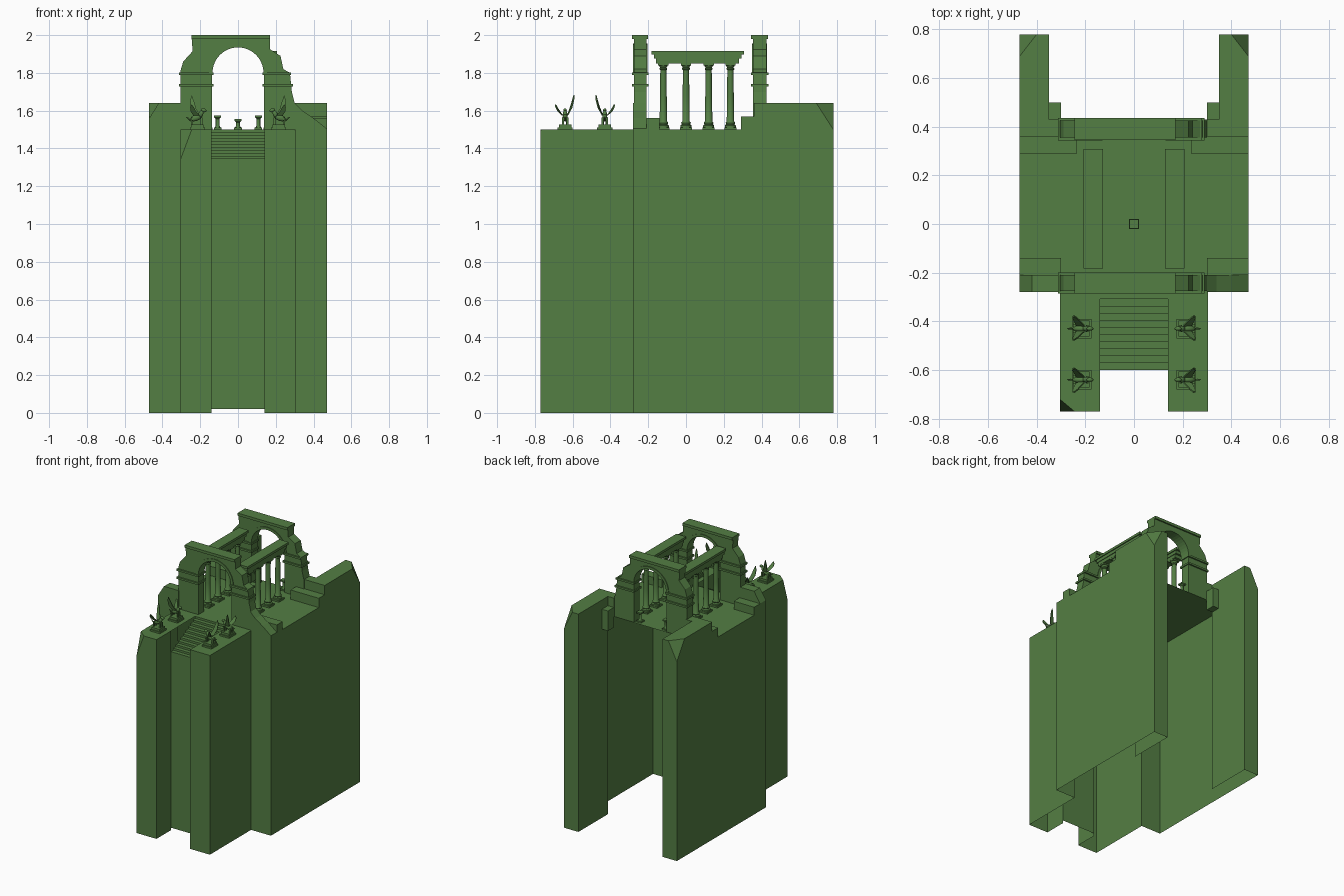
import bpy, bmesh, math
from mathutils import Vector, Matrix

if "Cube" in bpy.data.objects:
    bpy.data.objects.remove(bpy.data.objects["Cube"])

stone = bpy.data.materials.new("moss_green")
stone.diffuse_color = (0.088, 0.21, 0.057, 1)
stone.use_nodes = True
stone.node_tree.nodes["Principled BSDF"].inputs["Base Color"].default_value = stone.diffuse_color


def make(name, bm, smooth=False):
    me = bpy.data.meshes.new(name)
    bm.to_mesh(me)
    bm.free()
    me.materials.append(stone)
    ob = bpy.data.objects.new(name, me)
    bpy.context.collection.objects.link(ob)
    if smooth:
        bpy.context.view_layer.objects.active = ob
        ob.select_set(True)
        bpy.ops.object.shade_smooth_by_angle(angle=math.radians(40))
        ob.select_set(False)
    return ob


def sheets(name, polys, ref):
    """Open shell of flat faces, all turned away from the point ref."""
    bm = bmesh.new()
    for p in polys:
        f = bm.faces.new([bm.verts.new(v) for v in p])
        f.normal_update()
        if f.normal.dot(f.calc_center_median() - Vector(ref)) < 0:
            f.normal_flip()
    bmesh.ops.remove_doubles(bm, verts=bm.verts, dist=1e-5)
    return make(name, bm)


def add_box(bm, x0, x1, y0, y1, z0, z1):
    m = Matrix.Translation(((x0 + x1) / 2, (y0 + y1) / 2, (z0 + z1) / 2))
    bmesh.ops.create_cube(bm, size=1, matrix=m @ Matrix.Diagonal((abs(x1 - x0), y1 - y0, z1 - z0, 1)))


def box(name, *d):
    bm = bmesh.new()
    add_box(bm, *d)
    return make(name, bm)


def add_prism(bm, xz, y0, y1):
    """Extrude an (x, z) outline along y."""
    a = [bm.verts.new((x, y0, z)) for x, z in xz]
    b = [bm.verts.new((x, y1, z)) for x, z in xz]
    fs = [bm.faces.new(a), bm.faces.new(b[::-1])]
    for i in range(len(a)):
        j = (i + 1) % len(a)
        fs.append(bm.faces.new((a[j], a[i], b[i], b[j])))
    bmesh.ops.recalc_face_normals(bm, faces=fs)


def add_lathe(bm, rz, x, y, n=14):
    rings = [[bm.verts.new((x + r * math.cos(2 * math.pi * k / n), y + r * math.sin(2 * math.pi * k / n), z))
              for k in range(n)] for r, z in rz]
    for a, b in zip(rings, rings[1:]):
        for k in range(n):
            j = (k + 1) % n
            bm.faces.new((a[k], a[j], b[j], b[k]))
    bm.faces.new(rings[-1])


def tower(name, xo, xi, yc, yb, yi, zt, dx, dy, dz):
    """Hollow block open at the base, with its outer end corner chipped off."""
    s = 1 if xo > 0 else -1
    t = 1 if yc > yb else -1
    a, b, c = (xo - s * dx, yc, zt), (xo, yc - t * dy, zt), (xo, yc, zt - dz)
    sheets(name, [
        [(xi, yb, zt), (xi, yc, zt), a, b, (xo, yb, zt)],
        [(xo, yb, 0), (xo, yc, 0), c, b, (xo, yb, zt)],
        [(xi, yc, 0), (xo, yc, 0), c, a, (xi, yc, zt)],
        [(xi, yi, 0), (xi, yc, 0), (xi, yc, zt), (xi, yi, zt)],
        [a, b, c]], ((xo + xi) / 2, (yc + yb) / 2, zt / 2))


# Cliff: deck, side walls and front wall, open underneath and at the back
D = 1.5
sheets("cliff_shell",
       [[(-.47, -.28, D), (.47, -.28, D), (.47, .43, D), (-.47, .43, D)]]
       + [[(s * .47, -.28, 0), (s * .47, .43, 0), (s * .47, .43, D), (s * .47, -.28, D)] for s in (-1, 1)]
       + [[(s * .47, -.28, 0), (s * .305, -.28, 0), (s * .305, -.28, D), (s * .47, -.28, D)] for s in (-1, 1)],
       (0, .1, .7))

# Rear wings, front bastions and the stepped walls around the deck
for s, side in ((-1, "left"), (1, "right")):
    tower("rear_wing_" + side, s * .47, s * .35, .78, .43, .43, 1.64, .07, .09, .14)
    chip = (.06, .05, .16) if s < 0 else (.004, .004, .01)
    tower("front_bastion_" + side, s * .305, s * .14, -.77, -.28, -.6, D, *chip)
    box("rear_wall_" + side, s * .30, s * .47, .36, .43, D, 1.64)
    box("rear_wall_step_" + side, s * .30, s * .35, .43, .50, D - .08, 1.57)
    box("rear_deck_step_" + side, s * .235, s * .47, .29, .36, D, 1.57)
    box("front_deck_step_" + side, s * .30, s * .47, -.21, -.14, D, 1.56)
    bm = bmesh.new()
    if s < 0:
        add_prism(bm, [(-.30, D), (-.30, 1.64), (-.42, 1.64), (-.47, 1.56), (-.47, D)], -.28, -.21)
    else:
        add_prism(bm, [(.30, D), (.30, 1.64), (.34, 1.60), (.40, 1.56), (.47, 1.505), (.47, D)], -.28, -.21)
    make("front_wall_" + side, bm)

# Staircase between the bastions, with the wall below it
N = 11
polys = [[(-.14, -.6, .02), (.14, -.6, .02), (.14, -.6, 1.33), (-.14, -.6, 1.33)]]
for i in range(N):
    y0, y1 = -.6 + .32 * i / N, -.6 + .32 * (i + 1) / N
    z0, z1 = 1.33 + .17 * i / N, 1.33 + .17 * (i + 1) / N
    polys.append([(-.14, y0, z0), (.14, y0, z0), (.14, y0, z1), (-.14, y0, z1)])
    polys.append([(-.14, y0, z1), (.14, y0, z1), (.14, y1, z1), (-.14, y1, z1)])
sheets("staircase", polys, (0, -.2, 0))

# Ruined gateway arches at both ends of the deck
R, SPRING = .137, 1.80
left = [(-.305, D), (-.305, 1.81), (-.29, 1.86), (-.24, 1.915), (-.245, 1.98), (-.20, 2.0)]
right = [(.17, 2.0), (.17, 1.925), (.225, 1.89), (.24, 1.82), (.275, 1.80), (.285, 1.70), (.30, 1.64), (.30, D)]


def arc(r, n=20):
    return [(r * math.cos(math.pi * k / n), SPRING + r * math.sin(math.pi * k / n)) for k in range(n + 1)]


for name, y0, y1 in (("front_arch", -.275, -.21), ("rear_arch", .355, .425)):
    bm = bmesh.new()
    add_prism(bm, left + right + [(R, D)] + arc(R) + [(-R, D)], y0, y1)
    make(name, bm)
    bm = bmesh.new()
    add_prism(bm, arc(R - .002) + arc(.155)[::-1], y0 - .005, y1 + .005)
    for z, xr in ((1.735, .29), (1.795, .28)):
        add_box(bm, -.313, -.13, y0 - .011, y1 + .011, z - .007, z + .007)
        add_box(bm, .13, xr, y0 - .011, y1 + .011, z - .007, z + .007)
    add_box(bm, -.245, .17, y0 - .01, y1 + .01, 1.98, 2.0)
    make(name + "_mouldings", bm)

# Colonnades: four columns a side carrying an entablature
profile = [(.030, 1.512), (.030, 1.522), (.023, 1.528), (.026, 1.536), (.020, 1.544), (.0185, 1.68),
           (.0165, 1.815), (.021, 1.818), (.021, 1.824), (.017, 1.828), (.026, 1.842)]
for s, side in ((-1, "left"), (1, "right")):
    x = s * .167
    bm = bmesh.new()
    for y in (-.12, 0, .12, .235):
        add_lathe(bm, profile, x, y)
        add_box(bm, x - .032, x + .032, y - .032, y + .032, D, 1.512)
        add_box(bm, x - .027, x + .027, y - .027, y + .027, 1.84, 1.853)
    make("columns_" + side, bm, True)
    bm = bmesh.new()
    add_box(bm, x - .028, x + .028, -.16, .28, 1.85, 1.875)
    add_box(bm, x - .033, x + .033, -.17, .295, 1.875, 1.898)
    add_box(bm, x - .04, x + .04, -.182, .308, 1.898, 1.916)
    make("entablature_" + side, bm)

# Small pedestals: one in the middle, a pair in the rear arch
for name, x, y, h in (("centre", 0, 0, .055), ("left", -.108, .39, .075), ("right", .108, .39, .075)):
    bm = bmesh.new()
    add_box(bm, x - .02, x + .02, y - .02, y + .02, D, D + .01)
    add_lathe(bm, [(.016, D + .01), (.010, D + .02), (.010, D + h - .018), (.018, D + h - .01)], x, y)
    add_box(bm, x - .019, x + .019, y - .019, y + .019, D + h - .01, D + h)
    make("pedestal_" + name, bm, True)


# Winged beast statues on plinths
def blob(bm, c, size, pitch=0):
    m = Matrix.Translation(c) @ Matrix.Rotation(pitch, 4, 'Y') @ Matrix.Diagonal((*size, 1))
    bmesh.ops.create_icosphere(bm, subdivisions=2, radius=1, matrix=m)


def beast(name, px, py, sx, sy):
    bm = bmesh.new()
    blob(bm, (.008, 0, .062), (.032, .014, .017), .35)
    blob(bm, (-.018, 0, .082), (.013, .012, .022), -.4)
    blob(bm, (-.034, 0, .102), (.015, .009, .010), -.3)
    for lx, ly in ((-.022, .01), (-.022, -.01), (.03, .012), (.03, -.012)):
        add_box(bm, lx - .005, lx + .005, ly - .005, ly + .005, .025, .065)
    blob(bm, (.045, 0, .055), (.020, .004, .004), -.7)
    # one wing raised, the other spread low
    for t, top in ((1, 1.0), (-1, .55)):
        pts = [(-.012, .008, .075), (.006, .024, .11), (.018, .036, .15), (.030, .044, .182),
               (.038, .042, .155), (.036, .032, .115), (.022, .010, .075)]
        a = [bm.verts.new((u, t * v * (1.1 if t < 0 else 1), .075 + (w - .075) * top)) for u, v, w in pts]
        f = bm.faces.new(a)
        r = bmesh.ops.extrude_face_region(bm, geom=[f], use_keep_orig=True)
        for v in r["geom"]:
            if isinstance(v, bmesh.types.BMVert):
                v.co.y += t * .006
    m = Matrix.Translation((px, py, D)) @ Matrix.Diagonal((sx, sy, 1, 1))
    bmesh.ops.transform(bm, matrix=m, verts=bm.verts)
    bmesh.ops.recalc_face_normals(bm, faces=bm.faces)
    make(name, bm, True)
    bm = bmesh.new()
    add_box(bm, px - .04, px + .04, py - .04, py + .04, D, D + .012)
    add_box(bm, px - .033, px + .033, py - .033, py + .033, D + .012, D + .028)
    make(name + "_plinth", bm)


for s, side in ((-1, "left"), (1, "right")):
    beast("rear_beast_" + side, s * .215, -.43, s, -1)
    beast("front_beast_" + side, s * .215, -.64, s, 1)
